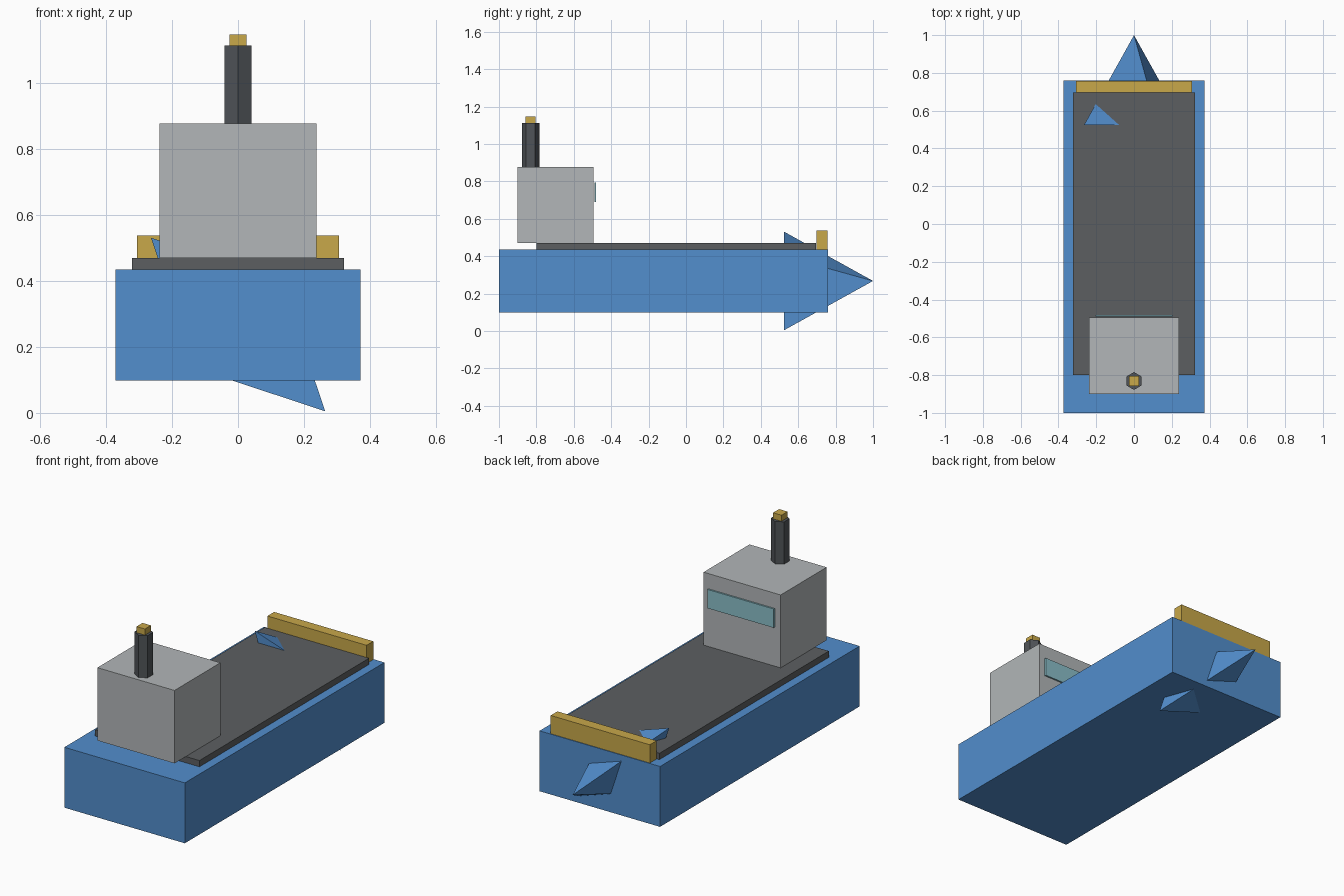
import bpy
import bmesh
from math import pi
from mathutils import Matrix

default = bpy.data.objects.get("Cube")
if default:
    bpy.data.objects.remove(default, do_unlink=True)


def material(name, *rgb):
    """Flat material from 0-255 display colour, stored as linear values."""
    color = [((c / 255 + 0.055) / 1.055) ** 2.4 for c in rgb] + [1]
    mat = bpy.data.materials.new(name)
    mat.use_nodes = True
    mat.diffuse_color = color
    mat.node_tree.nodes["Principled BSDF"].inputs["Base Color"].default_value = color
    return mat


def finish(name, bm, mat):
    bmesh.ops.recalc_face_normals(bm, faces=bm.faces)
    mesh = bpy.data.meshes.new(name)
    bm.to_mesh(mesh)
    bm.free()
    mesh.materials.append(mat)
    obj = bpy.data.objects.new(name, mesh)
    bpy.context.collection.objects.link(obj)
    return obj


def box(name, half_width, y, z, mat):
    """Box centred on x, spanning the given y and z ranges."""
    bm = bmesh.new()
    size = (2 * half_width, y[1] - y[0], z[1] - z[0])
    place = Matrix.Translation((0, sum(y) / 2, sum(z) / 2)) @ Matrix.Diagonal((*size, 1))
    bmesh.ops.create_cube(bm, size=1, matrix=place)
    return finish(name, bm, mat)


blue = material("hull blue", 82, 142, 205)
dark = material("deck grey", 92, 95, 97)
soot = material("funnel grey", 80, 84, 88)
grey = material("cabin grey", 178, 182, 184)
glass = material("window teal", 138, 190, 200)
gold = material("trim gold", 200, 168, 74)

# Hull and raised deck
box("hull", 0.372, (-1, 0.76), (0.098, 0.435), blue)
box("deck", 0.322, (-0.8, 0.695), (0.435, 0.47), dark)

# Cabin with its window
box("cabin", 0.238, (-0.9, -0.495), (0.47, 0.877), grey)
box("cabin_window", 0.205, (-0.49, -0.481), (0.69, 0.795), glass)

# Rail across the bow
box("bow_rail", 0.306, (0.697, 0.756), (0.435, 0.537), gold)

# Twisted four-sided bow spike, its wide base buried in the hull
bm = bmesh.new()
tip = bm.verts.new((0, 1, 0.268))
base = [bm.verts.new((x, 0.525, 0.268 + z)) for x, z in
        ((-0.264, 0.263), (0.132, 0.132), (0.264, -0.263), (-0.132, -0.132))]
bm.faces.new(base)
for i in range(4):
    bm.faces.new((base[i - 1], base[i], tip))
finish("bow_spike", bm, blue)

# Six-sided funnel and its cap
bm = bmesh.new()
bmesh.ops.create_cone(bm, cap_ends=True, segments=6, radius1=0.047, radius2=0.047,
                      depth=0.236, matrix=Matrix.Translation((0, -0.831, 0.995))
                      @ Matrix.Rotation(pi / 6, 4, "Z"))
# Put corners fore and aft
if max(abs(v.co.x) for v in bm.verts) > 0.045:
    bmesh.ops.rotate(bm, verts=bm.verts, cent=(0, -0.831, 0),
                     matrix=Matrix.Rotation(pi / 6, 3, "Z"))
finish("funnel", bm, soot)
box("funnel_cap", 0.026, (-0.858, -0.805), (1.113, 1.147), gold)
